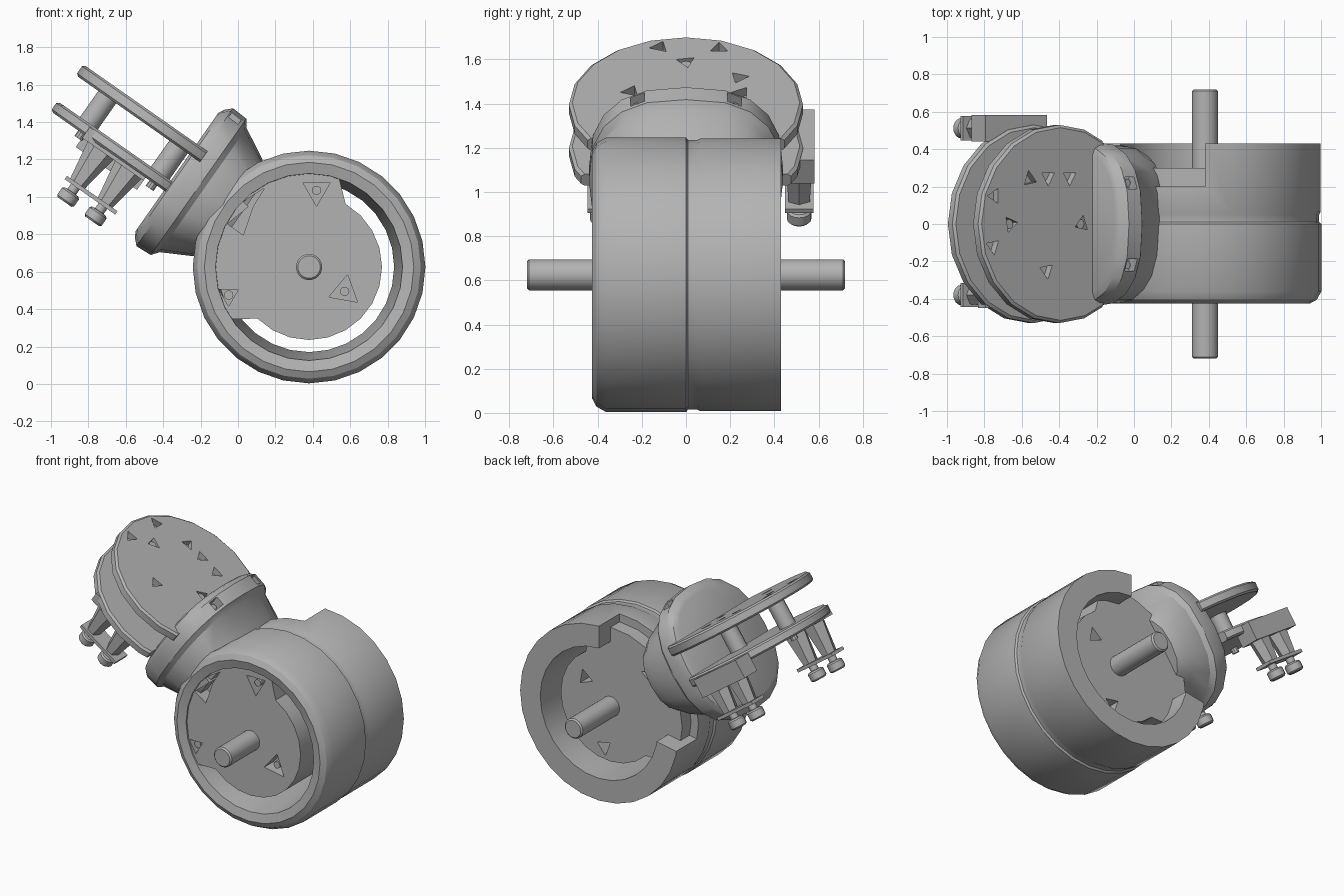
import bpy, bmesh
from math import sin, cos, pi, radians, copysign
from mathutils import Matrix, Vector

cube = bpy.data.objects.get("Cube")
if cube:
    bpy.data.objects.remove(cube)

# One grey for the whole casting
grey = bpy.data.materials.new("cast grey")
grey.use_nodes = True
grey.diffuse_color = (0.45, 0.45, 0.45, 1)
grey.node_tree.nodes["Principled BSDF"].inputs["Base Color"].default_value = (0.45, 0.45, 0.45, 1)

# Frames: the drum is level, the arm tilts about the drum axis
DRUM = Matrix.Translation((0.38, 0, 0.625))
ARM = DRUM @ Matrix.Rotation(radians(35), 4, 'Y')


def finish(name, bm, frame):
    bmesh.ops.recalc_face_normals(bm, faces=bm.faces)
    mesh = bpy.data.meshes.new(name)
    bm.to_mesh(mesh)
    bm.free()
    mesh.transform(frame)
    mesh.materials.append(grey)
    ob = bpy.data.objects.new(name, mesh)
    bpy.context.collection.objects.link(ob)
    shade(ob)
    return ob


def shade(ob):
    bpy.ops.object.select_all(action='DESELECT')
    ob.select_set(True)
    bpy.context.view_layer.objects.active = ob
    bpy.ops.object.shade_smooth_by_angle(angle=radians(30))


def on_axis(axis, h, a, b):
    return {'x': (h, a, b), 'y': (a, h, b), 'z': (a, b, h)}[axis]


def lathe(name, profile, axis, frame, at=(0, 0, 0), segs=24, closed=False, power=1):
    """Turn (height, radius[, second radius]) rows; a power below 1 squares the section."""
    bm = bmesh.new()
    rings = []
    for h, ra, *rb in profile:
        rb = rb[0] if rb else ra
        ring = []
        for i in range(segs):
            c, s = cos(2 * pi * i / segs), sin(2 * pi * i / segs)
            c, s = copysign(abs(c) ** power, c), copysign(abs(s) ** power, s)
            ring.append(bm.verts.new(Vector(at) + Vector(on_axis(axis, h, ra * c, rb * s))))
        rings.append(ring)
    pairs = list(zip(rings, rings[1:]))
    if closed:
        pairs.append((rings[-1], rings[0]))
    else:
        bm.faces.new(rings[0])
        bm.faces.new(rings[-1])
    for p, q in pairs:
        for i in range(segs):
            j = (i + 1) % segs
            bm.faces.new((p[i], p[j], q[j], q[i]))
    return finish(name, bm, frame)


def prism(name, outline, axis, lo, hi, frame):
    """Extrude a flat outline along an axis."""
    bm = bmesh.new()
    ends = [[bm.verts.new(on_axis(axis, h, a, b)) for a, b in outline] for h in (lo, hi)]
    for end in ends:
        bm.faces.new(end)
    n = len(outline)
    for i in range(n):
        j = (i + 1) % n
        bm.faces.new((ends[0][i], ends[0][j], ends[1][j], ends[1][i]))
    return finish(name, bm, frame)


def ngon(a, b, r, turn, sides=3, stretch=1):
    pts = []
    for i in range(sides):
        t = 2 * pi * i / sides
        x, y = r * stretch * cos(t), r * sin(t)
        c, s = cos(radians(turn)), sin(radians(turn))
        pts.append((a + x * c - y * s, b + x * s + y * c))
    return pts


def rect(s0, s1, y0, y1):
    return [(s0, y0), (s1, y0), (s1, y1), (s0, y1)]


def carve(target, cutters):
    """Cut the pockets into a part, then drop the cutters."""
    bpy.context.view_layer.objects.active = target
    for c in cutters:
        mod = target.modifiers.new("pocket", 'BOOLEAN')
        mod.operation = 'DIFFERENCE'
        mod.object = c
        c.hide_render = True
        bpy.ops.object.modifier_apply(modifier=mod.name)
        bpy.data.objects.remove(c)
    shade(target)


# Drum shell: rounded front rim, shallow seam, thick back rim opened beside the arm
shell = lathe("drum_shell", [(-0.41, 0.50), (-0.425, 0.56), (-0.405, 0.597), (-0.36, 0.622),
                             (0, 0.622), (0.01, 0.61), (0.05, 0.61), (0.065, 0.617),
                             (0.43, 0.617), (0.43, 0.46), (0, 0.455)],
              'y', DRUM, segs=28, closed=True)
notch = [(0, 0)] + [(0.8 * cos(radians(a)), 0.8 * sin(radians(a))) for a in range(90, 200, 20)]
carve(shell, [prism("notch_cutter", notch, 'y', 0.2, 0.6, DRUM)])

# Hub: a faceted disc that widens to meet the shell on the arm side
outline = []
for a in range(0, 360, 15):
    r = 0.56 if 65 < a < 220 else 0.39
    outline.append((r * cos(radians(a)), r * sin(radians(a))))
hub = prism("hub", outline, 'y', -0.40, 0.30, DRUM)
pockets = [(0.04, 0.41, 0.085, -90, 1), (-0.43, -0.15, 0.06, 150, 1),
           (0.19, -0.13, 0.09, 80, 1), (-0.36, 0.25, 0.06, 55, 2),
           (-0.30, 0.36, 0.035, 45, 2.5)]
cuts = [prism("pocket_cutter", ngon(x, z, r, turn, 3, st), 'y', -0.5, -0.30, DRUM)
        for x, z, r, turn, st in pockets]
cuts += [prism("pocket_cutter", ngon(x, z, 0.06, turn), 'y', 0.2, 0.4, DRUM)
         for x, z, turn in ((0.05, -0.3, 20), (0.2, 0.15, 70), (-0.3, 0.3, 130))]
carve(hub, cuts)
for x, z, *rest in pockets[:3]:
    lathe("hub_screw", [(-0.38, 0.025), (-0.29, 0.025)], 'y', DRUM, (x, 0, z), 10)

# Through shaft with chamfered ends
lathe("shaft", [(-0.72, 0.06), (-0.71, 0.07), (0.71, 0.07), (0.72, 0.06)], 'y', DRUM)

# Squarish flange and tapering neck into the drum
collar = lathe("flange_neck", [(-0.87, 0.40, 0.385), (-0.855, 0.43, 0.415), (-0.82, 0.44, 0.45),
                               (-0.73, 0.44, 0.445), (-0.70, 0.42, 0.405),
                               (-0.55, 0.42, 0.325), (-0.46, 0.38, 0.27)],
               'x', ARM, (0, 0, 0.012), 20, power=0.78)
carve(collar, [prism("flange_cutter", ngon(-0.78, y, 0.045, 45, 4), 'z', 0.36, 0.6, ARM)
               for y in (-0.22, 0.22)])
for y in (-0.22, 0.22):
    lathe("flange_screw", [(0.33, 0.02), (0.39, 0.02)], 'z', ARM, (-0.78, y, 0), 10)

# Pair of round plates, trimmed where they enter the flange
for name, lo, hi, end in (("upper_plate", 0.125, 0.195, -0.80), ("lower_plate", -0.11, -0.045, -0.86)):
    plate = lathe(name, [(lo, 0.515), (lo + 0.012, 0.53), (hi - 0.012, 0.53), (hi, 0.515)],
                  'z', ARM, (-1.08, 0, 0), 20)
    cuts = [prism("trim_cutter", rect(end, 0, -1, 1), 'z', lo - 0.1, hi + 0.1, ARM)]
    if name == "upper_plate":
        spots = [(-1.16, 0.25, -90), (-1.02, 0.25, 30), (-1.51, 0.15, 60), (-1.52, -0.12, 160),
                 (-1.17, -0.25, 40), (-1.28, 0.24, 100), (-1.405, 0, 10), (-0.94, 0, 200)]
        cuts += [prism("plate_cutter", ngon(s, y, 0.047, turn), 'z', hi - 0.045, hi + 0.1, ARM)
                 for s, y, turn in spots]
    carve(plate, cuts)

# Posts between the plates
for name, s, r in (("outer_post", -1.405, 0.058), ("inner_post", -0.94, 0.06)):
    lathe(name, [(-0.1, r), (0.14, r)], 'z', ARM, (s, 0, 0), 16)
    lathe(name + "_screw", [(-0.145, 0.025), (0.18, 0.025)], 'z', ARM, (s, 0, 0), 10)

# Two hanging brackets, each with two legs, a foot plate and two bolts
for side, yc in (("back", 0.512), ("front", -0.38)):
    block_low = -0.19 if side == "back" else -0.13
    prism(side + "_bracket_block", rect(-1.39, -0.99, yc - 0.07, yc + 0.07),
          'z', block_low, -0.06, ARM)
    prism(side + "_bracket_foot", rect(-1.34, -1.01, yc - 0.065, yc + 0.065),
          'z', -0.365, -0.343, ARM)
    for s in (-1.27, -1.09):
        lathe(side + "_bracket_leg", [(-0.36, 0.045, 0.055), (-0.1, 0.09, 0.07)], 'z', ARM,
              (s, yc, 0), 6)
        lathe(side + "_bolt", [(-0.465, 0.045), (-0.455, 0.055), (-0.41, 0.055), (-0.4, 0.045),
                               (-0.398, 0.028), (-0.35, 0.028)], 'z', ARM, (s, yc, 0), 16)
